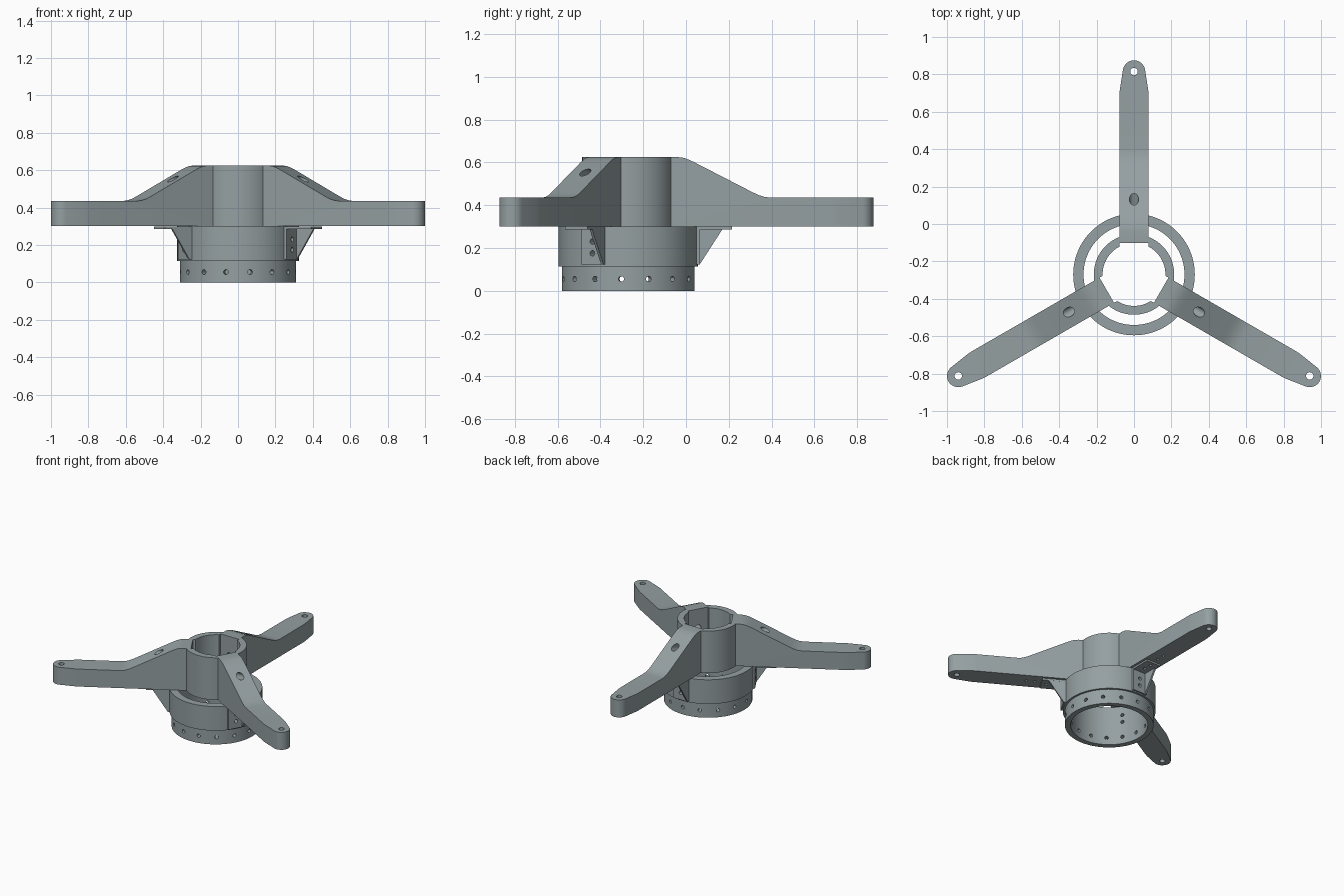
import bpy, bmesh, math
from mathutils import Matrix, Vector

if "Cube" in bpy.data.objects:
    bpy.data.objects.remove(bpy.data.objects["Cube"])

CENTRE = Vector((0, -0.27, 0))
ANGLES = [90, 210, 330]          # arm directions seen from above
grey = bpy.data.materials.new("blue grey plastic")
grey.diffuse_color = (0.30, 0.35, 0.36, 1)
grey.use_nodes = True
grey.node_tree.nodes["Principled BSDF"].inputs["Base Color"].default_value = grey.diffuse_color


def make(name, bm):
    bmesh.ops.recalc_face_normals(bm, faces=bm.faces)
    me = bpy.data.meshes.new(name)
    bm.to_mesh(me)
    bm.free()
    me.materials.append(grey)
    ob = bpy.data.objects.new(name, me)
    bpy.context.collection.objects.link(ob)
    return ob


def prism(bm, pts, vec):
    """Extrude a closed outline along a vector."""
    f = bm.faces.new([bm.verts.new(p) for p in pts])
    ext = bmesh.ops.extrude_face_region(bm, geom=[f])
    vs = [g for g in ext["geom"] if isinstance(g, bmesh.types.BMVert)]
    bmesh.ops.translate(bm, verts=vs, vec=vec)


def box(bm, lo, hi):
    (x0, y0, z0), (x1, y1, z1) = lo, hi
    prism(bm, [(x0, y0, z0), (x1, y0, z0), (x1, y1, z0), (x0, y1, z0)], (0, 0, z1 - z0))


def rod(bm, a, b, r, seg=20):
    """Cylinder between two points."""
    a, b = Vector(a), Vector(b)
    d = b - a
    m = Matrix.Translation((a + b) / 2) @ d.to_track_quat('Z', 'Y').to_matrix().to_4x4()
    bmesh.ops.create_cone(bm, cap_ends=True, segments=seg, radius1=r, radius2=r,
                          depth=d.length, matrix=m)


def lathe(name, profile, seg=96):
    """Revolve a closed (radius, height) profile around z."""
    bm = bmesh.new()
    rings = [[bm.verts.new((r * math.cos(2 * math.pi * i / seg),
                            r * math.sin(2 * math.pi * i / seg), z)) for r, z in profile]
             for i in range(seg)]
    n = len(profile)
    for i in range(seg):
        a, b = rings[i], rings[(i + 1) % seg]
        for j in range(n):
            k = (j + 1) % n
            bm.faces.new((a[j], b[j], b[k], a[k]))
    return make(name, bm)


def boolean(ob, bm, op='DIFFERENCE'):
    """Apply a boolean with a temporary cutter."""
    cut = make("cutter", bm)
    cut.hide_render = True
    mod = ob.modifiers.new("cut", 'BOOLEAN')
    mod.operation, mod.solver, mod.object = op, 'EXACT', cut
    dg = bpy.context.evaluated_depsgraph_get()
    dg.update()
    me = bpy.data.meshes.new_from_object(ob.evaluated_get(dg))
    ob.modifiers.clear()
    ob.data = me
    me.materials.clear()
    me.materials.append(grey)
    bpy.data.objects.remove(cut)


def spin(deg):
    return Matrix.Rotation(math.radians(deg), 4, 'Z')


# Upper hub: short tube, slotted where the arms meet the bore
hub = lathe("upper_hub", [(0.168, 0.30), (0.215, 0.30), (0.215, 0.625), (0.168, 0.625)])
for a in ANGLES:
    bm = bmesh.new()
    box(bm, (0.05, -0.078, 0.2), (0.4, 0.078, 0.8))
    bmesh.ops.transform(bm, matrix=spin(a), verts=bm.verts)
    boolean(hub, bm)

# Lower collar: stepped tube with fifteen holes around its foot
collar = lathe("lower_collar", [(0.27, 0), (0.31, 0), (0.31, 0.113), (0.325, 0.113),
                                (0.325, 0.30), (0.27, 0.30)])
bm = bmesh.new()
for i in range(15):
    t = math.radians(270 + 12 + 24 * i)
    d = Vector((math.cos(t), math.sin(t), 0))
    rod(bm, d * 0.2 + Vector((0, 0, 0.055)), d * 0.4 + Vector((0, 0, 0.055)), 0.013, 16)
# Screw holes behind each bracket
for a in ANGLES:
    for z in (0.175, 0.23):
        m = spin(a)
        rod(bm, m @ Vector((0.2, 0, z)), m @ Vector((0.4, 0, z)), 0.013, 16)
boolean(collar, bm)

# Arm: side profile trimmed to the rounded plan outline
side = [(0.168, 0.30), (1.2, 0.30), (1.2, 0.435), (0.67, 0.435), (0.64, 0.438), (0.61, 0.447),
        (0.58, 0.461), (0.31, 0.600), (0.285, 0.612), (0.26, 0.621), (0.23, 0.625), (0.168, 0.625)]
bm = bmesh.new()
prism(bm, [(r, -0.2, z) for r, z in side], (0, 0.4, 0))
arm = make("arm", bm)
plan = [(0.1, -0.078), (0.96, -0.078), (0.985, -0.076)]
for i in range(17):
    t = math.radians(-80 + 10 * i)
    plan.append((1.085 + 0.06 * math.cos(t), 0.06 * math.sin(t)))
plan += [(0.985, 0.076), (0.96, 0.078), (0.1, 0.078)]
bm = bmesh.new()
prism(bm, [(x, y, 0.1) for x, y in plan], (0, 0, 0.8))
boolean(arm, bm, 'INTERSECT')
# Tip hole, slanted set-screw hole and mounting holes underneath
bm = bmesh.new()
rod(bm, (1.085, 0, 0.2), (1.085, 0, 0.6), 0.02, 24)
rod(bm, (0.10, 0, 0.452), (0.55, 0, 0.602), 0.025, 24)
for r in (0.39, 0.45, 0.53, 0.59):
    rod(bm, (r, 0, 0.25), (r, 0, 0.36), 0.011, 12)
boolean(arm, bm)

# Bracket: wall plate, top plate and one gusset
bm = bmesh.new()
prism(bm, [(0.315, -0.06, 0.122), (0.335, -0.06, 0.122), (0.335, -0.06, 0.286),
           (0.485, -0.06, 0.286), (0.485, -0.06, 0.2995), (0.315, -0.06, 0.2995)], (0, 0.12, 0))
bracket = make("bracket", bm)
bm = bmesh.new()
prism(bm, [(0.325, 0.046, 0.124), (0.335, 0.046, 0.124), (0.44, 0.046, 0.287),
           (0.325, 0.046, 0.287)], (0, 0.0135, 0))
boolean(bracket, bm, 'UNION')
bm = bmesh.new()
for z in (0.175, 0.23):
    rod(bm, (0.25, 0, z), (0.40, 0, z), 0.013, 16)
for r in (0.39, 0.45):
    rod(bm, (r, 0, 0.27), (r, 0, 0.32), 0.011, 12)
boolean(bracket, bm)

# Repeat arms and brackets around the hub
for ob in (arm, bracket):
    for a in ANGLES[1:]:
        c = ob.copy()
        c.data = ob.data.copy()
        bpy.context.collection.objects.link(c)
        c.matrix_world = Matrix.Translation(CENTRE) @ spin(a)
    ob.matrix_world = Matrix.Translation(CENTRE) @ spin(ANGLES[0])
for ob in (hub, collar):
    ob.location = CENTRE

# Smooth the round faces and keep edges sharp
bpy.ops.object.select_all(action='DESELECT')
for ob in bpy.context.collection.objects:
    ob.select_set(True)
bpy.context.view_layer.objects.active = hub
bpy.ops.object.shade_smooth_by_angle(angle=math.radians(30))
